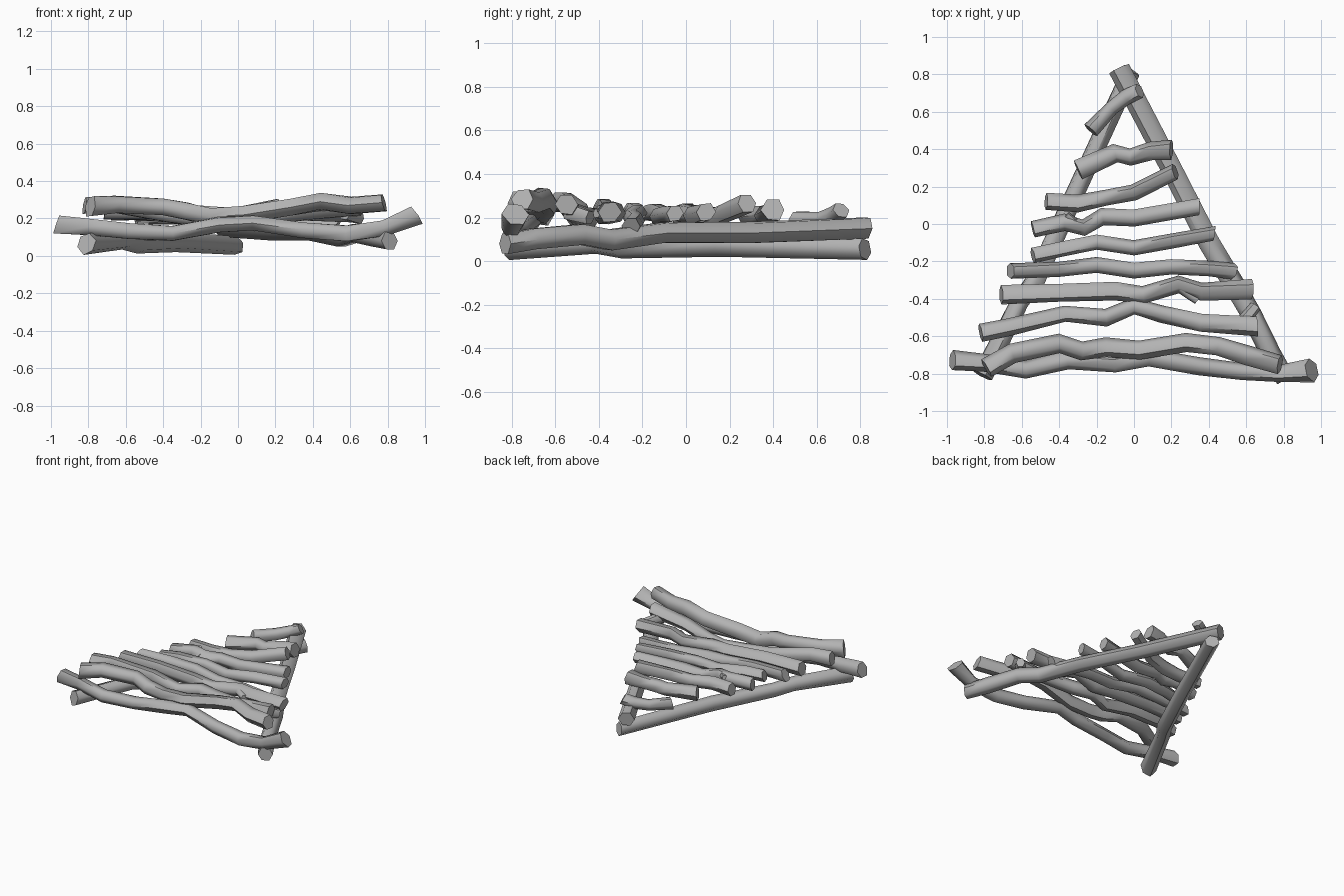
import bpy
import bmesh
import math
import random
from mathutils import Vector

SIDES = 6
random.seed(4)

if "Cube" in bpy.data.objects:
    bpy.data.objects.remove(bpy.data.objects["Cube"])

# One grey wood colour for every stick
wood = bpy.data.materials.new("grey_wood")
wood.use_nodes = True
grey = (0.45, 0.45, 0.45, 1)
wood.diffuse_color = grey
wood.node_tree.nodes["Principled BSDF"].inputs["Base Color"].default_value = grey


def stick(name, radius, *points, start=1.0, end=1.0, twist=0.0, slant=0.0):
    """Sweep a faceted ring along a crooked path; start and end scale the tips."""
    path = [Vector(p) for p in points]
    bm = bmesh.new()
    rings = []
    last = len(path) - 1
    for i, centre in enumerate(path):
        tangent = (path[min(i + 1, last)] - path[max(i - 1, 0)]).normalized()
        side = tangent.cross(Vector((0, 0, 1))).normalized()
        up = side.cross(tangent)
        size = radius * (start if i == 0 else end if i == last else 1)
        ring = []
        for k in range(SIDES):
            angle = math.tau * k / SIDES + twist
            # Slightly uneven, hand-cut cross-section
            reach = size * random.uniform(0.92, 1.1)
            offset = (side * math.cos(angle) + up * math.sin(angle)) * reach
            # Sawn tips are cut at an angle
            if i in (0, last):
                offset += tangent * slant * math.sin(angle + i) * size
            ring.append(bm.verts.new(centre + offset))
        rings.append(ring)
    for a, b in zip(rings, rings[1:]):
        for k in range(SIDES):
            n = (k + 1) % SIDES
            bm.faces.new((a[k], a[n], b[n], b[k]))
    bm.faces.new(rings[0])
    bm.faces.new(rings[-1])
    bmesh.ops.recalc_face_normals(bm, faces=bm.faces)
    mesh = bpy.data.meshes.new(name)
    bm.to_mesh(mesh)
    bm.free()
    mesh.materials.append(wood)
    obj = bpy.data.objects.new(name, mesh)
    bpy.context.collection.objects.link(obj)
    bpy.ops.object.select_all(action="DESELECT")
    obj.select_set(True)
    bpy.context.view_layer.objects.active = obj
    bpy.ops.object.shade_smooth_by_angle(angle=math.radians(62))


# Two long side rails crossing at the back
stick("left_rail", .054, (.81, -.83, .08), (.73, -.7, .1), (.63, -.48, .125),
      (.55, -.35, .1), (.4, -.1, .13), (.2, .3, .13), (-.08, .83, .15), slant=.15)
stick("right_rail", .052, (-.81, -.81, .065), (-.61, -.42, .085), (-.53, -.3, .065),
      (-.32, .15, .075), (-.01, .82, .055), start=1.1, slant=.2, twist=.3)

# Crossbars from front to back
stick("front_lower_crossbar", .047, (-.97, -.73, .17), (-.8, -.74, .155),
      (-.58, -.78, .13), (-.35, -.73, .12), (-.1, -.75, .165), (.08, -.71, .175),
      (.35, -.76, .14), (.58, -.79, .12), (.78, -.8, .15), (.95, -.78, .215),
      start=1.15, end=1.35, slant=.25)
stick("front_upper_crossbar", .05, (-.79, -.77, .265), (-.65, -.69, .275),
      (-.4, -.64, .265), (-.28, -.68, .24), (-.15, -.66, .21), (.03, -.67, .22),
      (.28, -.63, .26), (.45, -.65, .29), (.6, -.7, .27), (.78, -.75, .285),
      start=1.15, slant=.2)
stick("second_crossbar", .046, (-.82, -.58, .27), (-.67, -.55, .275), (-.37, -.48, .22),
      (-.15, -.5, .19), (0, -.44, .2), (.15, -.48, .205), (.36, -.53, .23),
      (.66, -.55, .26), start=1.1, end=1.1, slant=.2)
stick("third_crossbar", .047, (-.71, -.38, .24), (-.4, -.37, .24), (-.1, -.36, .22),
      (.05, -.38, .21), (.24, -.32, .22), (.36, -.36, .23), (.63, -.35, .225),
      start=1.1, end=1.1, slant=.2)
stick("fourth_crossbar", .04, (-.66, -.25, .23), (-.4, -.24, .23), (-.2, -.22, .22),
      (0, -.25, .2), (.2, -.23, .185), (.4, -.24, .17), (.53, -.25, .16),
      start=1.1, end=1.1, slant=.5)
stick("fifth_crossbar", .04, (-.54, -.17, .22), (-.4, -.14, .225), (-.2, -.1, .215),
      (0, -.13, .205), (.2, -.09, .215), (.43, -.05, .22), slant=.3)
stick("sixth_crossbar", .044, (-.54, -.03, .21), (-.37, .01, .225), (-.27, -.02, .22),
      (-.17, .04, .21), (0, .03, .21), (.35, .09, .225), slant=.2)
stick("seventh_crossbar", .044, (-.47, .12, .21), (-.3, .11, .21), (-.15, .14, .2),
      (0, .17, .22), (.22, .28, .265), slant=.2)
stick("eighth_crossbar", .047, (-.3, .29, .2), (-.1, .38, .215), (-.02, .36, .21),
      (.09, .39, .225), (.2, .4, .235), start=1.1, end=1.15, slant=.15)
stick("back_crossbar", .04, (-.23, .5, .19), (-.12, .62, .19), (-.04, .68, .21),
      (.03, .71, .235), start=1.1, slant=.2)

# Snapped twig stubs
stick("front_twig_stub", .038, (.25, -.33, .22), (.34, -.41, .22), end=.6)
stick("middle_twig_stub", .032, (-.28, -.03, .22), (-.36, .05, .24), end=.6)
stick("side_twig_stub", .04, (.57, -.54, .23), (.65, -.44, .2), end=.8)
